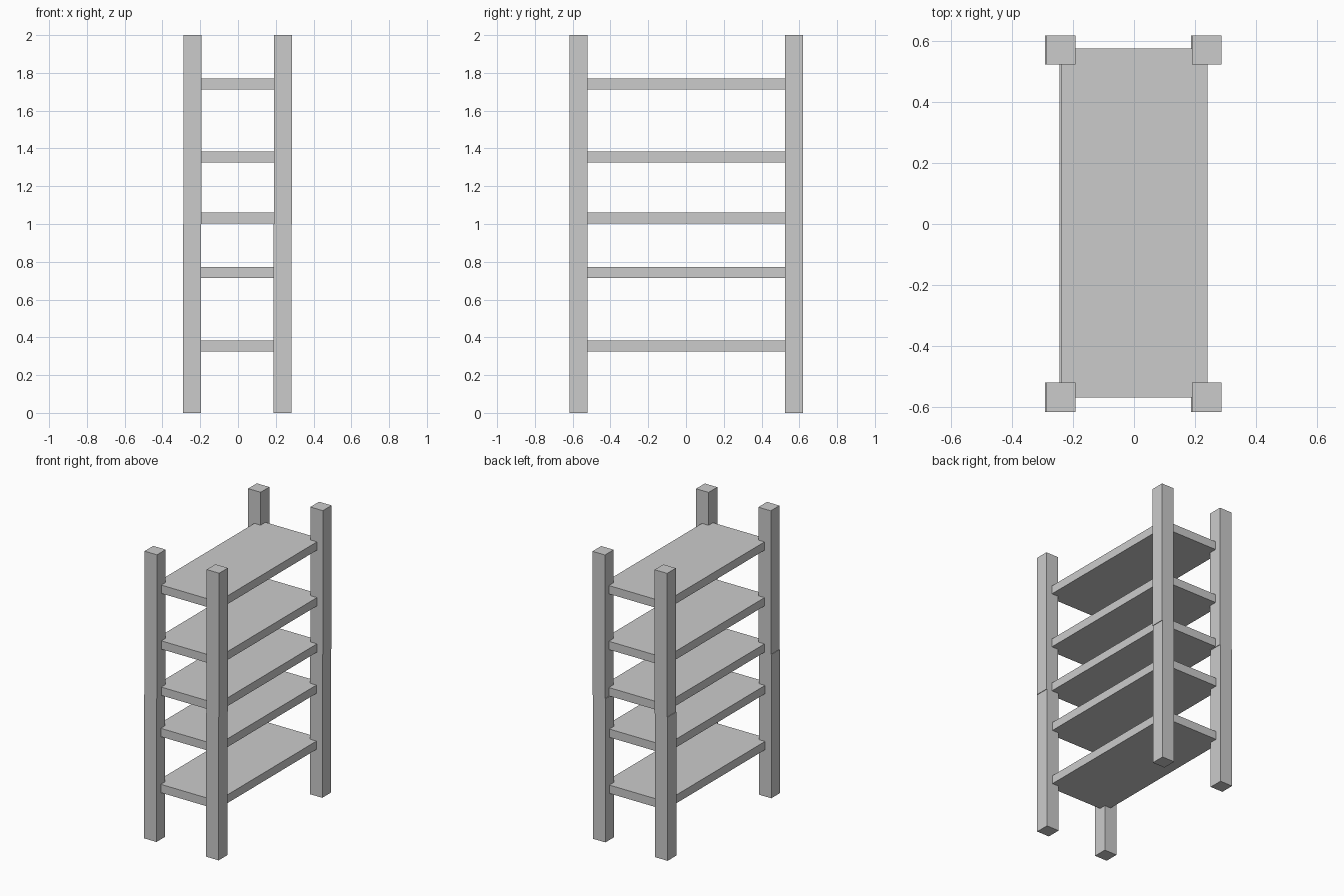
import bpy

if "Cube" in bpy.data.objects:
    bpy.data.objects.remove(bpy.data.objects["Cube"])


def box(name, x0, x1, y0, y1, z0, z1):
    bpy.ops.mesh.primitive_cube_add(
        size=1, location=((x0 + x1) / 2, (y0 + y1) / 2, (z0 + z1) / 2))
    ob = bpy.context.object
    ob.name = name
    ob.scale = (x1 - x0, y1 - y0, z1 - z0)
    bpy.ops.object.transform_apply(location=False, rotation=False, scale=True)
    return ob


W = 0.048       # half width of a post
SHIFT = -0.004  # the lower half sits slightly to the left of the upper half

# Corner posts, each made of two stacked halves
for level, z0, dx in (("lower", 0, SHIFT), ("upper", 1, 0)):
    for side, x in (("left", -0.24), ("right", 0.239)):
        for end, y in (("front", -0.569), ("back", 0.571)):
            cx = x + dx
            box(f"{level}_{end}_{side}_post", cx - W, cx + W, y - W, y + W, z0, z0 + 1)

# Shelves, running into the posts at the corners
for i, z in enumerate((0.325, 0.715, 1.003, 1.325, 1.713)):
    dx = SHIFT if z < 1 else 0
    box(f"shelf_{i + 1}", -0.24 + dx, 0.242 + dx, -0.569, 0.576, z, z + 0.058)
